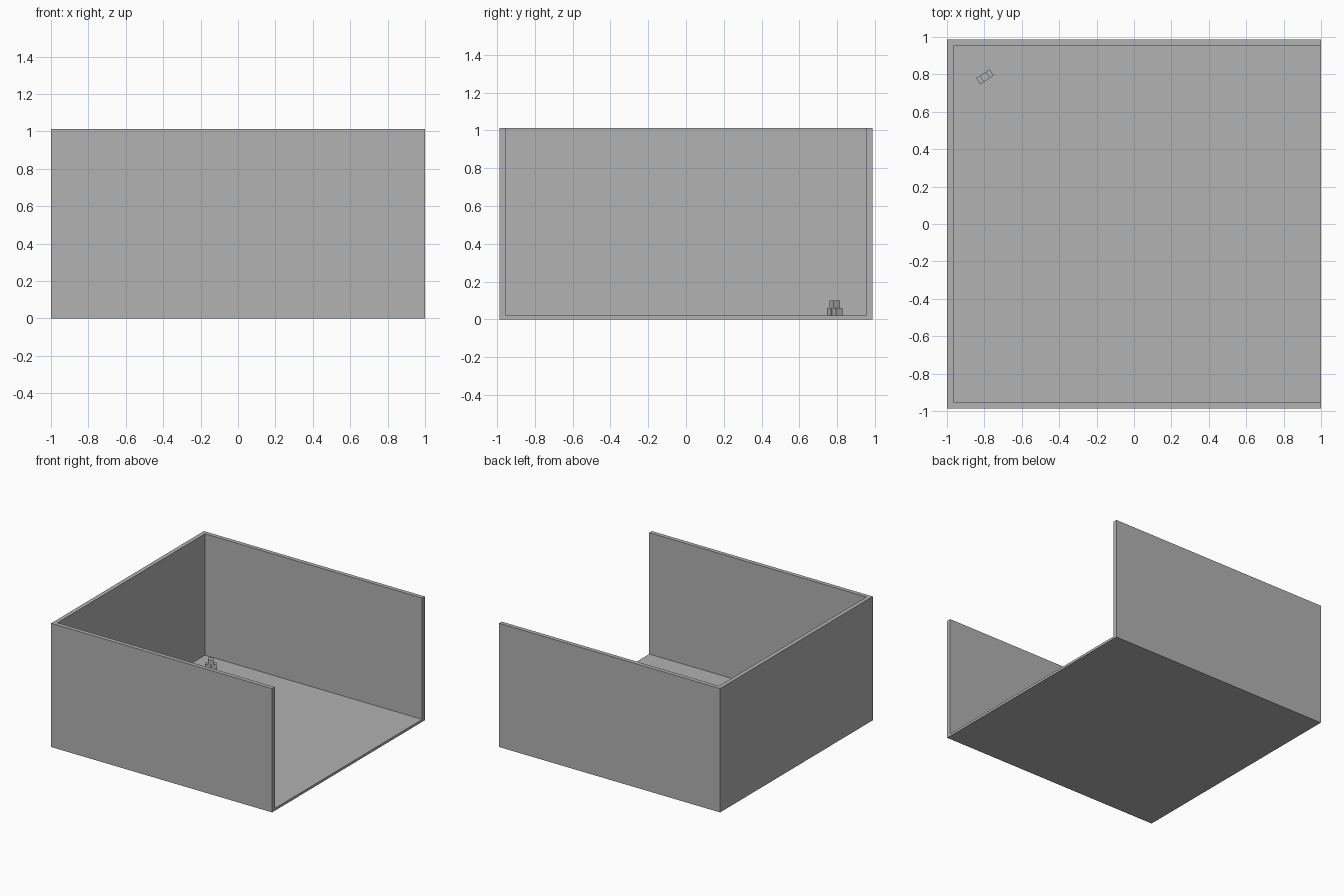
import bpy
from mathutils import Matrix, Vector
from math import radians

cube = bpy.data.objects.get("Cube")
if cube:
    bpy.data.objects.remove(cube, do_unlink=True)

GREY = (0.445, 0.445, 0.445, 1)
grey = bpy.data.materials.new("plain_grey")
grey.use_nodes = True
grey.diffuse_color = GREY
grey.node_tree.nodes["Principled BSDF"].inputs["Base Color"].default_value = GREY


def box(name, low, high, turn=0):
    """Flat-sided box between two corners, turned about its own centre."""
    low, high = Vector(low), Vector(high)
    bpy.ops.mesh.primitive_cube_add(size=1, location=(low + high) / 2)
    ob = bpy.context.object
    ob.name = name
    ob.data.transform(Matrix.Diagonal((high - low).to_4d()))
    ob.rotation_euler.z = turn
    ob.data.materials.append(grey)
    return ob


# Overall sizes of the room
HALF_X, HALF_Y, HEIGHT = 1.0, 0.987, 1.013
WALL, FLOOR = 0.034, 0.02

# Floor and three walls, open on the +x side
box("floor", (-HALF_X, -HALF_Y, 0), (HALF_X, HALF_Y, FLOOR))
box("side_wall", (-HALF_X, -HALF_Y, FLOOR), (-HALF_X + WALL, HALF_Y, HEIGHT))
for name, side in (("front_wall", -1), ("back_wall", 1)):
    inner, outer = sorted((side * (HALF_Y - WALL), side * HALF_Y))
    box(name, (-HALF_X + WALL, inner, FLOOR), (HALF_X, outer, HEIGHT))

# Little pile of three blocks in the back corner
SIZE, GAP, TURN = 0.04, 0.046, radians(33)
pile = Vector((-0.797, 0.787, FLOOR))
along = Matrix.Rotation(TURN, 3, "Z") @ Vector((GAP / 2, 0, 0))
half = Vector((SIZE / 2, SIZE / 2, 0))
for name, step, level in (("block_right", -1, 0), ("block_left", 1, 0), ("block_top", 0, 1)):
    base = pile + along * step + Vector((0, 0, SIZE * level))
    box(name, base - half, base + half + Vector((0, 0, SIZE)), TURN)
